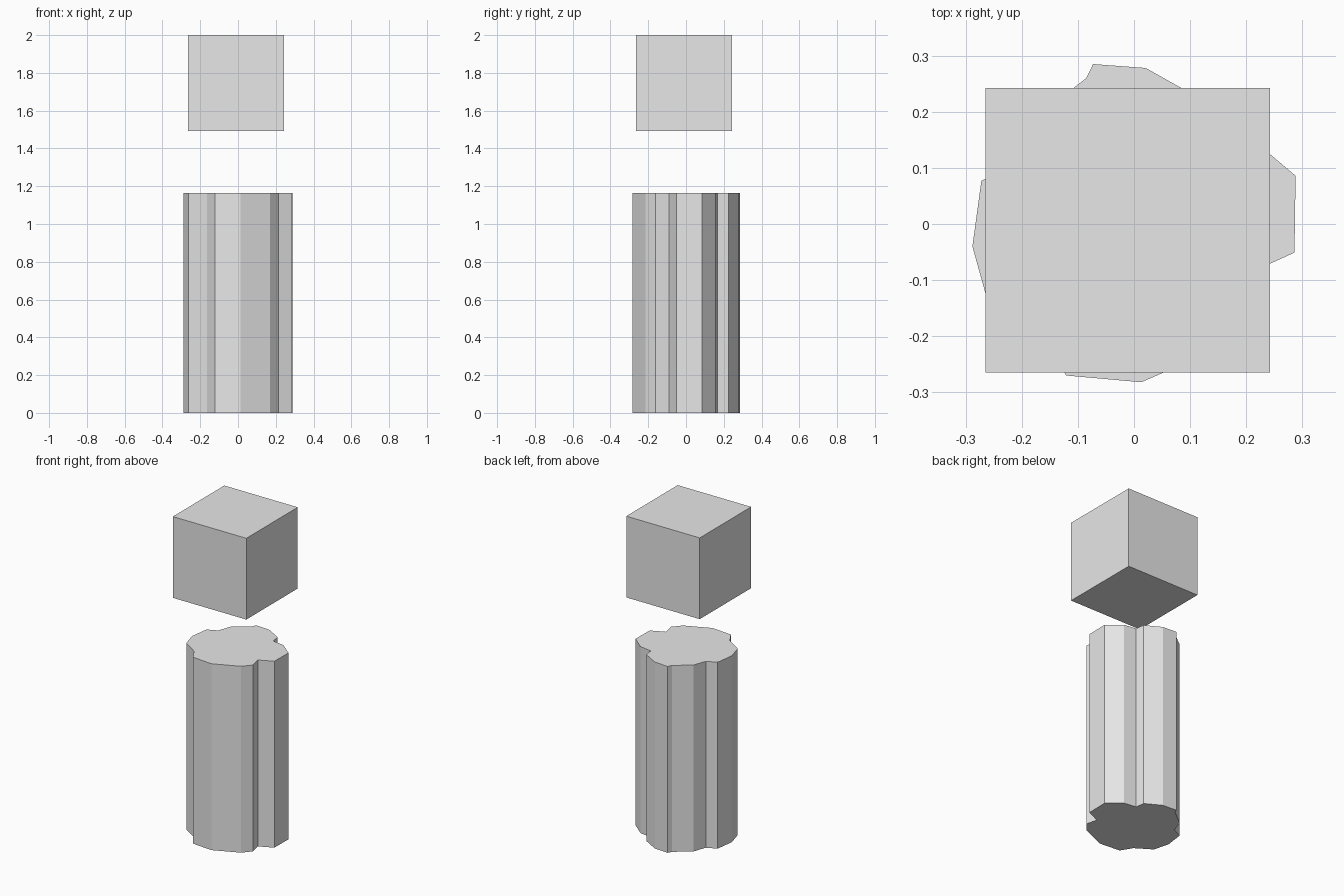
import bpy
import bmesh

old = bpy.data.objects.get("Cube")
if old:
    bpy.data.objects.remove(old, do_unlink=True)

# One plain grey for everything
grey = bpy.data.materials.new("plain_grey")
grey.use_nodes = True
colour = (0.8, 0.8, 0.8, 1)
grey.diffuse_color = colour
grey.node_tree.nodes["Principled BSDF"].inputs["Base Color"].default_value = colour


def finish(name, bm):
    bmesh.ops.recalc_face_normals(bm, faces=bm.faces)
    mesh = bpy.data.meshes.new(name)
    bm.to_mesh(mesh)
    bm.free()
    mesh.materials.append(grey)
    obj = bpy.data.objects.new(name, mesh)
    bpy.context.collection.objects.link(obj)
    return obj


def prism(name, outline, height):
    bm = bmesh.new()
    base = bm.faces.new([bm.verts.new((x, y, 0)) for x, y in outline])
    top = bmesh.ops.extrude_face_region(bm, geom=[base], use_keep_orig=True)
    moved = [v for v in top["geom"] if isinstance(v, bmesh.types.BMVert)]
    bmesh.ops.translate(bm, verts=moved, vec=(0, 0, height))
    return finish(name, bm)


# Column: four uneven lobes, counter-clockwise from the front
front_lobe = [(-0.163, -0.2), (-0.121, -0.27), (0.013, -0.282), (0.17, -0.214), (0.216, -0.161)]
left_lobe = [(0.2, -0.09), (0.286, -0.051), (0.288, 0.086), (0.205, 0.156)]
back_lobe = [(0.125, 0.168), (0.117, 0.224), (0.021, 0.278), (-0.073, 0.285), (-0.085, 0.26), (-0.182, 0.185)]
right_lobe = [(-0.21, 0.105), (-0.272, 0.077), (-0.288, -0.04), (-0.261, -0.137)]
prism("lobed_column", front_lobe + left_lobe + back_lobe + right_lobe, 1.163)

# Floating block above the column
size = 0.507
bm = bmesh.new()
bmesh.ops.create_cube(bm, size=size)
block = finish("floating_block", bm)
block.location = (-0.011, -0.011, 2 - size / 2)
